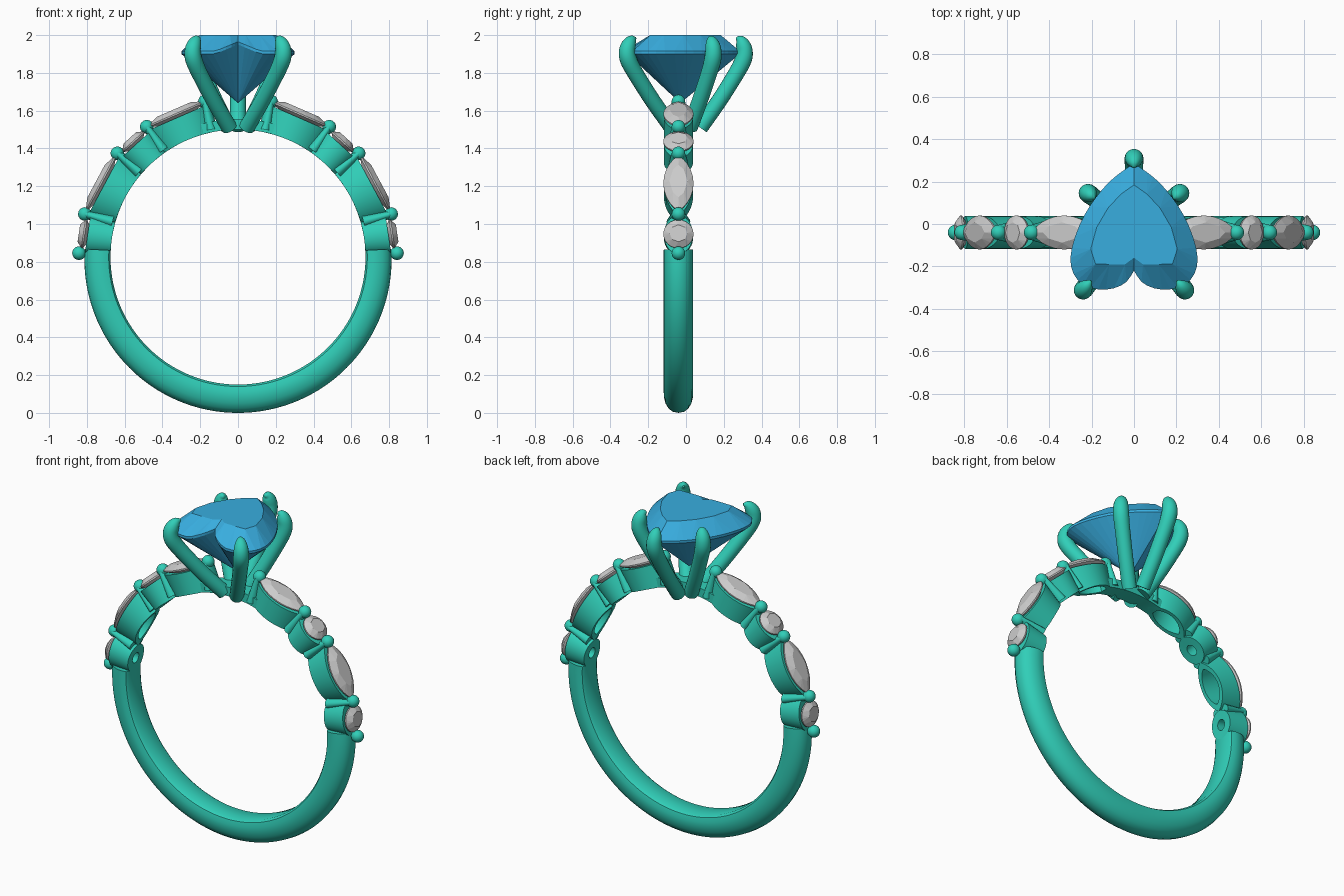
import bpy, bmesh
from math import sin, cos, pi, radians
from mathutils import Matrix, Vector

if "Cube" in bpy.data.objects:
    bpy.data.objects.remove(bpy.data.objects["Cube"])

YC, ZC, RI = -0.04, 0.825, 0.675      # ring axis and finger radius


def material(name, col):
    m = bpy.data.materials.new(name)
    m.diffuse_color = (*col, 1)
    m.use_nodes = True
    m.node_tree.nodes["Principled BSDF"].inputs["Base Color"].default_value = m.diffuse_color
    return m


GREEN = material("green_metal", (0.03, 0.62, 0.48))
BLUE = material("blue_gem", (0.04, 0.42, 0.74))


def finish(name, bm, mat=None, smooth=None, mirror=False):
    bmesh.ops.recalc_face_normals(bm, faces=bm.faces)
    me = bpy.data.meshes.new(name)
    bm.to_mesh(me)
    bm.free()
    if smooth:
        me.shade_smooth()
        me.set_sharp_from_angle(angle=radians(smooth))
    ob = bpy.data.objects.new(name, me)
    bpy.context.collection.objects.link(ob)
    if mat:
        me.materials.append(mat)
    if mirror:
        mod = ob.modifiers.new("mirror", 'MIRROR')
        mod.use_mirror_merge = False
    return ob


def polar(a, y, r):
    return Vector((r * cos(a), YC + y, ZC + r * sin(a)))


def loft(bm, rings, closed=False):
    vs = [[bm.verts.new(p) for p in ring] for ring in rings]
    n = len(vs[0])
    pairs = list(zip(vs, vs[1:])) + ([(vs[-1], vs[0])] if closed else [])
    for a, b in pairs:
        for i in range(n):
            j = (i + 1) % n
            bm.faces.new((a[i], a[j], b[j], b[i]))
    if not closed:
        bm.faces.new(vs[0])
        bm.faces.new(vs[-1])


def spline(pts, k):
    """Catmull-Rom through pts with k steps per span."""
    p = [Vector(q) for q in pts]
    p = [2 * p[0] - p[1]] + p + [2 * p[-1] - p[-2]]
    out = []
    for i in range(1, len(p) - 2):
        a, b, c, d = p[i - 1:i + 3]
        for s in range(k):
            t = s / k
            out.append(0.5 * (2 * b + (c - a) * t + (2 * a - 5 * b + 4 * c - d) * t * t
                              + (3 * b - a - 3 * c + d) * t ** 3))
    return out + [p[-2]]


def cut_gem(bm, upper, lower, table, culet, step=3):
    """Faceted stone: coarse table, fine girdle, fan pavilion."""
    n, k = len(upper), len(table)
    T = [bm.verts.new(p) for p in table]
    U = [bm.verts.new(p) for p in upper]
    L = [bm.verts.new(p) for p in lower]
    C = bm.verts.new(culet)
    bm.faces.new(T)
    for i in range(n):
        j = (i + 1) % n
        ti, tj = T[((i + step // 2) // step) % k], T[((j + step // 2) // step) % k]
        bm.faces.new((U[i], U[j], tj) if ti is tj else (U[i], U[j], tj, ti))
        bm.faces.new((L[i], L[j], U[j], U[i]))
        bm.faces.new((C, L[j], L[i]))


# Plain lower shank: D-shaped section swept round the bottom
half = [(0.055, 0), (0.071, 0.07), (0.078, 0.25), (0.077, 0.45), (0.069, 0.66),
        (0.053, 0.84), (0.03, 0.96)]
section = half + [(0, 1)] + [(-y, h) for y, h in reversed(half)]
bm = bmesh.new()
rings = []
for i in range(97):
    a = radians(3 - 186 * i / 96)
    thick = 0.138 - 0.012 * sin(a)
    rings.append([polar(a, y, RI + h * thick) for y, h in section])
loft(bm, rings)
finish("shank", bm, GREEN, 40)

# Bridge under the centre setting
bm = bmesh.new()
loft(bm, [[polar(radians(a), y, r) for y, r in
           ((-0.05, RI), (0.05, RI), (0.05, 0.73), (-0.05, 0.73))] for a in range(74, 107, 2)])
finish("head_bridge", bm, GREEN, 40)

# Side settings: (name, centre angle, half angle, stone half length, outline power, hole)
SETTINGS = [("lower_round", 8.5, 7.3, 0.076, 1.0, 0.38),
            ("lower_marquise", 28.2, 12.5, 0.163, 1.5, 0.72),
            ("upper_round", 47.8, 7.3, 0.076, 1.0, 0.38),
            ("upper_marquise", 66.5, 12.0, 0.163, 1.5, 0.72)]


def outline(n, p):
    pts = []
    for i in range(n):
        t = 2 * pi * i / n
        s = sin(t)
        pts.append((cos(t), (1 if s > 0 else -1) * abs(s) ** p))
    return pts


for name, ang, ha, hl, p, hole in SETTINGS:
    ac, ha = radians(ang), radians(ha)
    # Open collet, curved to the finger inside and flat under the stone
    bm = bmesh.new()
    top = 0.805

    def ring(s, flat):
        return [polar(ac + u * ha * s, v * 0.077 * s,
                      top / cos(u * ha * s) if flat else RI) for u, v in outline(40, p)]
    loft(bm, [ring(1, False), ring(1, True), ring(hole, True), ring(hole, False)], closed=True)
    finish(name + "_collet", bm, GREEN, 40, True)

    # Faceted stone lying tangent to the ring
    out, tan = Vector((cos(ac), 0, sin(ac))), Vector((-sin(ac), 0, cos(ac)))
    base = Vector((0, YC, ZC))

    def at(u, v, d, s=1.0):
        return base + out * d + tan * (u * hl * s) + Vector((0, v * 0.08 * s, 0))
    o = outline(24, p)
    d = 0.828
    bm = bmesh.new()
    cut_gem(bm, [at(u, v, d) for u, v in o], [at(u, v, d - 0.008) for u, v in o],
            [at(u, v, d + 0.024, 0.6) for u, v in o[::3]], at(0, 0, d - 0.06))
    finish(name + "_stone", bm, None, None, True)

# Shared posts with bead tips between the stones
bm = bmesh.new()
for ang in (1.4, 15.7, 40.7, 55, 78):
    a = radians(ang)
    rot = Matrix.Rotation(pi / 2 - a, 4, 'Y')
    if ang > 5:
        bmesh.ops.create_cone(bm, cap_ends=True, segments=20, radius1=0.045, radius2=0.026,
                              depth=0.15, matrix=Matrix.Translation(polar(a, 0, 0.765)) @ rot
                              @ Matrix.Diagonal((0.8, 1.4, 1, 1)))
    bmesh.ops.create_uvsphere(bm, u_segments=20, v_segments=12, radius=0.036,
                              matrix=Matrix.Translation(polar(a, 0, 0.842)) @ rot)
finish("bead_posts", bm, GREEN, 40, True)

# Centre heart stone, point towards the back
half = [(0, 0.285), (0.06, 0.245), (0.12, 0.195), (0.18, 0.125), (0.235, 0.04), (0.278, -0.06),
        (0.3, -0.16), (0.285, -0.235), (0.24, -0.285), (0.17, -0.308), (0.095, -0.303),
        (0.035, -0.272), (0, -0.22)]
right = spline([(x, y, 0) for x, y in half], 2)
heart = [(q.x, q.y) for q in right] + [(-q.x, q.y) for q in reversed(right[1:-1])]


def lift(x, y):
    """Girdle rises into the cleft."""
    return 0.05 * max(0, 1 - abs(x) / 0.12) if y < -0.1 else 0


bm = bmesh.new()
cut_gem(bm, [(x, y, 1.915 + lift(x, y)) for x, y in heart],
        [(x, y, 1.9 + lift(x, y)) for x, y in heart],
        [(x * 0.68, max(-0.03 + (y + 0.03) * 0.68, -0.19), 2.0) for x, y in heart[::3]],
        (0, -0.03, 1.64))
finish("heart_stone", bm, BLUE)

# Five claws: (fraction outward, height, radius) from base to tip
CLAW = [(0, 1.51, 0.042), (0.42, 1.65, 0.042), (0.82, 1.8, 0.043), (0.97, 1.87, 0.045),
        (1.0, 1.915, 0.043), (0.96, 1.95, 0.038), (0.89, 1.975, 0.026), (0.81, 1.985, 0.006)]


def claw(name, base, knee, mirror):
    b, k = Vector((*base, 0)), Vector((*knee, 0))
    side = (k - b).normalized().cross(Vector((0, 0, 1)))
    path = spline(CLAW, 4)
    pts = [b.lerp(k, q.x) + Vector((0, 0, q.y)) for q in path]
    rings = []
    for i, c in enumerate(pts):
        tan = (pts[min(i + 1, len(pts) - 1)] - pts[max(i - 1, 0)]).normalized()
        up = side.cross(tan)
        r = path[i].z
        rings.append([c + r * (side * cos(t * pi / 10) + up * sin(t * pi / 10))
                      for t in range(20)])
    bm = bmesh.new()
    loft(bm, rings)
    finish(name, bm, GREEN, 50, mirror)


claw("back_claw", (0, 0.075), (0, 0.31), False)
claw("side_claws", (0.05, 0.02), (0.217, 0.145), True)
claw("front_claws", (0.045, -0.075), (0.24, -0.312), True)
